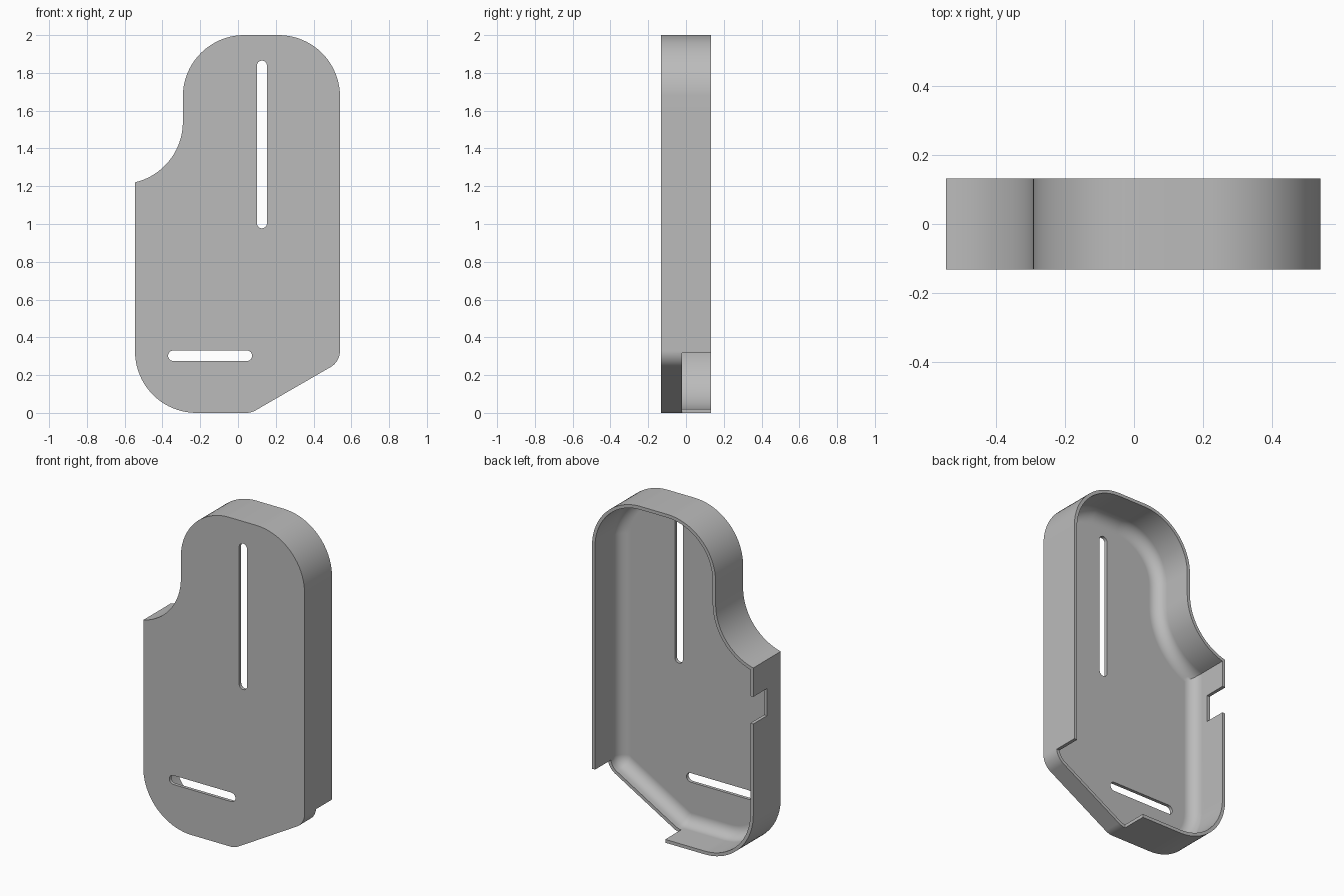
import bpy, bmesh
from math import acos, cos, sin, pi, tan
from mathutils import Vector

if "Cube" in bpy.data.objects:
    bpy.data.objects.remove(bpy.data.objects["Cube"], do_unlink=True)

FRONT, BACK = -0.132, 0.132
WALL, FLOOR, FILLET = 0.02, 0.02, 0.07
LEFT, RIGHT, TOP = -0.545, 0.54, 2.0

grey = bpy.data.materials.new("plain grey")
grey.use_nodes = True
grey.diffuse_color = (0.5, 0.5, 0.5, 1)
grey.node_tree.nodes["Principled BSDF"].inputs["Base Color"].default_value = (0.5, 0.5, 0.5, 1)


def arc(cx, cz, r, a0, a1, n):
    return [Vector((cx + r * cos(a0 + (a1 - a0) * i / n),
                    cz + r * sin(a0 + (a1 - a0) * i / n))) for i in range(n + 1)]


def outline(d):
    """Counter-clockwise body outline in x, z, inset by d."""
    slope = pi / 6
    r = max(0.1 - d, 0.004)
    # sloped edge, meeting the floor edge at x = 0.07 before insetting
    low_x = 0.07 + (d * cos(slope) - d) / sin(slope) * -1 if d == 0 else 0.07 - d * tan(slope / 2)
    high_z = d + (RIGHT - d - low_x) * tan(slope)
    pts = arc(-0.22, 0.325, 0.325 - d, pi, 1.5 * pi, 20)
    pts += arc(low_x - r * tan(slope / 2), d + r, r, -pi / 2, -pi / 2 + slope, 6)
    pts += arc(RIGHT - d - r, high_z + r * tan(pi / 6), r, -pi / 3, 0, 10)
    pts += arc(RIGHT - 0.325, TOP - 0.325, 0.325 - d, 0, pi / 2, 20)
    pts += arc(0.033, TOP - 0.325, 0.325 - d, pi / 2, pi, 20)
    # concave shoulder
    end = acos((LEFT + 0.62 + d) / (0.328 + d))
    pts += arc(-0.62, 1.54, 0.328 + d, 0, -end, 20)
    return pts


def finish(name, bm):
    bmesh.ops.recalc_face_normals(bm, faces=bm.faces)
    mesh = bpy.data.meshes.new(name)
    bm.to_mesh(mesh)
    bm.free()
    ob = bpy.data.objects.new(name, mesh)
    bpy.context.collection.objects.link(ob)
    mesh.materials.append(grey)
    return ob


def loft(name, sections):
    """Closed solid through (points, y) sections, capped at both ends."""
    bm = bmesh.new()
    rings = [[bm.verts.new((p.x, y, p.y)) for p in pts] for pts, y in sections]
    for a, b in zip(rings, rings[1:]):
        for i in range(len(a)):
            j = (i + 1) % len(a)
            bm.faces.new((a[i], a[j], b[j], b[i]))
    bm.faces.new(rings[0])
    bm.faces.new(rings[-1])
    return finish(name, bm)


# Shell: outer skin, rim, inner wall and filleted floor
sections = [(outline(0), FRONT), (outline(0), BACK), (outline(WALL), BACK)]
for i in range(9):
    a = pi / 2 * i / 8
    sections.append((outline(WALL + FILLET * (1 - cos(a))),
                     FRONT + FLOOR + FILLET * (1 - sin(a))))
shell = loft("tray_shell", sections)


def slot(name, x0, x1, z0, z1):
    r = min(x1 - x0, z1 - z0) / 2
    if z1 - z0 > x1 - x0:
        pts = arc(x0 + r, z1 - r, r, 0, pi, 12) + arc(x0 + r, z0 + r, r, pi, 2 * pi, 12)
    else:
        pts = arc(x1 - r, z0 + r, r, -pi / 2, pi / 2, 12) + arc(x0 + r, z0 + r, r, pi / 2, 1.5 * pi, 12)
    return loft(name, [(pts, -0.3), (pts, 0.3)])


def block(name, x0, x1, y0, z0, z1):
    pts = [Vector(p) for p in ((x0, z0), (x1, z0), (x1, z1), (x0, z1))]
    return loft(name, [(pts, y0), (pts, 0.3)])


# Openings: two slots, side notch, cutaway in the sloped wall
cutters = [
    slot("long_slot_cutter", 0.1, 0.153, 0.977, 1.865),
    slot("short_slot_cutter", -0.37, 0.075, 0.275, 0.33),
    block("side_notch_cutter", -0.7, -0.48, 0.0, 0.88, 1.045),
    block("corner_cutter", 0.047, 0.8, -0.02, -0.2, 0.318),
]
bpy.context.view_layer.objects.active = shell
for cutter in cutters:
    cutter.hide_render = True
    mod = shell.modifiers.new("cut", "BOOLEAN")
    mod.operation = "DIFFERENCE"
    mod.solver = "EXACT"
    mod.object = cutter
    bpy.ops.object.modifier_apply(modifier=mod.name)
    bpy.data.objects.remove(cutter, do_unlink=True)

# Smooth curved walls while keeping rims crisp and flats flat
bpy.ops.object.select_all(action="DESELECT")
shell.select_set(True)
bpy.ops.object.shade_smooth_by_angle(angle=0.45)
weighted = shell.modifiers.new("even_shading", "WEIGHTED_NORMAL")
weighted.keep_sharp = True
